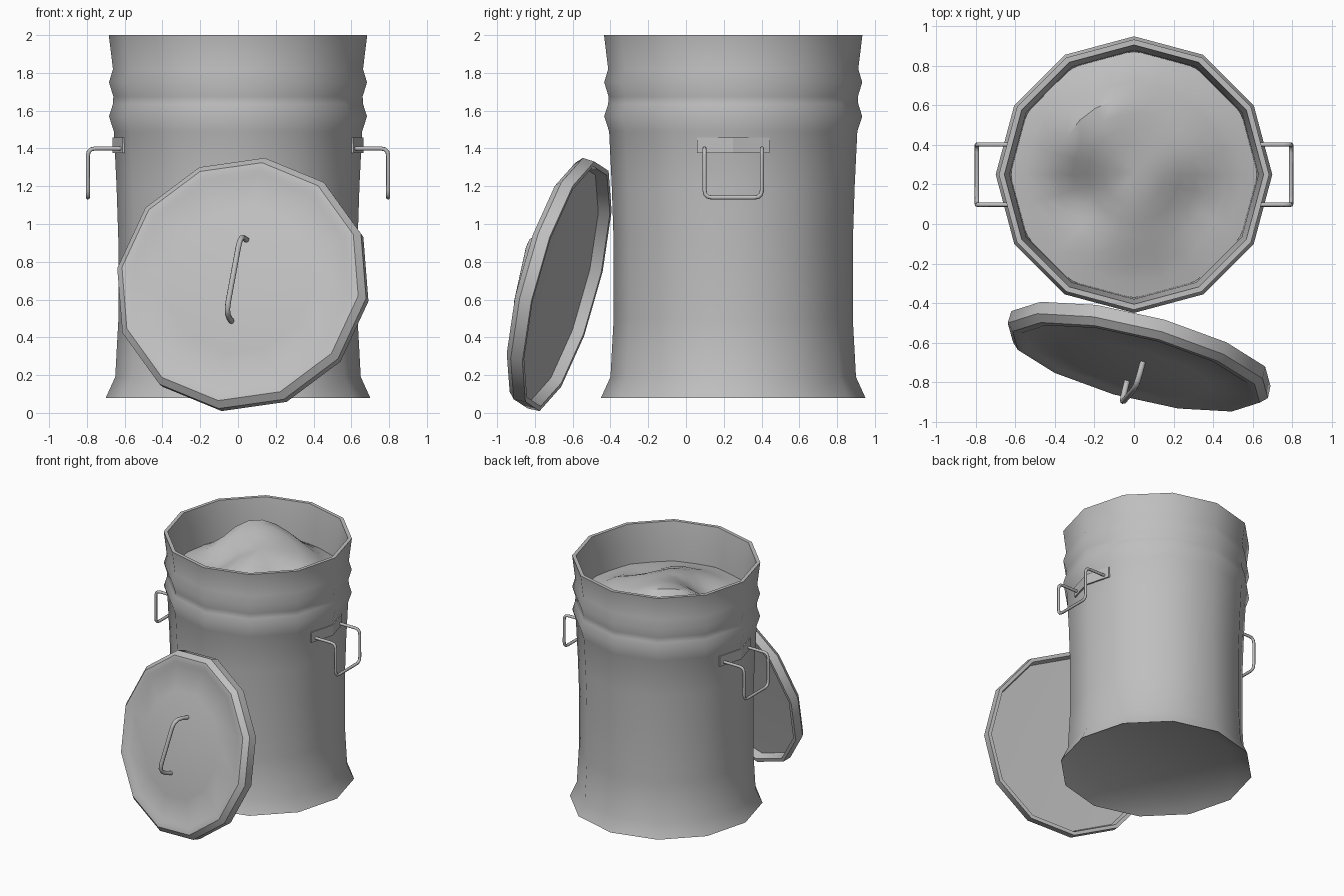
import bpy, bmesh, math
from mathutils import Vector, Matrix

if "Cube" in bpy.data.objects:
    bpy.data.objects.remove(bpy.data.objects["Cube"])

# One grey metal for everything
GREY = (0.52, 0.52, 0.52, 1)
metal = bpy.data.materials.new("grey_metal")
metal.use_nodes = True
metal.diffuse_color = GREY
metal.node_tree.nodes["Principled BSDF"].inputs["Base Color"].default_value = GREY

CAN = Vector((0, 0.25, 0))


def smooth(obj, angle):
    bpy.ops.object.select_all(action='DESELECT')
    obj.select_set(True)
    bpy.context.view_layer.objects.active = obj
    bpy.ops.object.shade_smooth_by_angle(angle=math.radians(angle))


def add_mesh(name, bm, matrix, angle=42):
    bmesh.ops.recalc_face_normals(bm, faces=bm.faces[:])
    mesh = bpy.data.meshes.new(name)
    bm.to_mesh(mesh)
    bm.free()
    mesh.materials.append(metal)
    obj = bpy.data.objects.new(name, mesh)
    bpy.context.collection.objects.link(obj)
    obj.matrix_world = matrix
    bpy.context.view_layer.update()
    smooth(obj, angle)
    return obj


def lathe(profile, sides=12):
    """Revolve (radius, height) points around z; zero radius closes to a point."""
    bm = bmesh.new()
    rings = []
    for r, z in profile:
        if r == 0:
            rings.append([bm.verts.new((0, 0, z))] * sides)
        else:
            rings.append([bm.verts.new((r * math.cos(a), r * math.sin(a), z))
                          for a in (math.tau * i / sides for i in range(sides))])
    for low, high in zip(rings, rings[1:]):
        for i in range(sides):
            j = (i + 1) % sides
            corners = dict.fromkeys((low[i], low[j], high[j], high[i]))
            bm.faces.new(list(corners))
    return bm


def rod(name, points, corner, radius, matrix):
    """Round wire along a path with softened corners."""
    pts = [Vector(p) for p in points]
    path = [pts[0]]
    for a, b, c in zip(pts, pts[1:], pts[2:]):
        start = b + (a - b).normalized() * corner
        end = b + (c - b).normalized() * corner
        for k in range(4):
            t = k / 3
            path.append(start.lerp(b, t).lerp(b.lerp(end, t), t))
    path.append(pts[-1])
    curve = bpy.data.curves.new(name, 'CURVE')
    curve.dimensions = '3D'
    curve.bevel_depth = radius
    curve.bevel_resolution = 2
    curve.use_fill_caps = True
    spline = curve.splines.new('POLY')
    spline.points.add(len(path) - 1)
    for point, co in zip(spline.points, path):
        point.co = (*co, 1)
    curve.materials.append(metal)
    obj = bpy.data.objects.new(name, curve)
    bpy.context.collection.objects.link(obj)
    obj.matrix_world = matrix
    bpy.ops.object.select_all(action='DESELECT')
    obj.select_set(True)
    bpy.context.view_layer.objects.active = obj
    bpy.ops.object.convert(target='MESH')
    smooth(bpy.context.object, 50)


# Can body: recessed base, flared foot, two swollen bands, open rim, inner wall
body = [(0, 0.16), (0.55, 0.16), (0.70, 0.08), (0.65, 0.19), (0.633, 0.5),
        (0.633, 0.9), (0.643, 1.2), (0.657, 1.49), (0.683, 1.57), (0.662, 1.635),
        (0.66, 1.675), (0.683, 1.75), (0.662, 1.82), (0.684, 2.0),
        (0.656, 2.0), (0.63, 1.82), (0.62, 1.5), (0.61, 0.22), (0, 0.22)]
add_mesh("can_body", lathe(body), Matrix.Translation(CAN))

# Lumpy contents: a disc pushed up and down by soft bumps (x, y, height, width)
BUMPS = [(-0.22, 0.30, 0.20, 0.24), (0.22, 0.10, 0.07, 0.20), (0.0, -0.15, 0.08, 0.16),
         (-0.28, -0.13, -0.08, 0.12), (0.33, -0.15, -0.06, 0.12)]
fill = lathe([(0.622, 0)] + [(0.622 * (1 - k / 8), 0) for k in range(1, 8)] + [(0, 0)], 24)
for v in fill.verts:
    fade = min(1, (0.64 - v.co.xy.length) / 0.25)
    v.co.z = 1.69 + 0.05 * fade + fade * sum(
        h * math.exp(-((v.co.x - x) ** 2 + (v.co.y - y) ** 2) / (2 * w * w))
        for x, y, h, w in BUMPS)
add_mesh("contents", fill, Matrix.Translation(CAN))

# Side handles: a bent mounting strip and a hanging wire loop on each side
for side, label in ((1, "left"), (-1, "right")):
    outline = [(0.611, -0.193), (0.664, 0), (0.611, 0.193),
               (0.585, 0.193), (0.638, 0), (0.585, -0.193)]
    bm = bmesh.new()
    low, high = ([bm.verts.new((side * x, y, z)) for x, y in outline] for z in (1.375, 1.457))
    for ring in (low, high):
        bm.faces.new([ring[i] for i in (0, 1, 4, 5)])
        bm.faces.new([ring[i] for i in (1, 2, 3, 4)])
    for i in range(6):
        j = (i + 1) % 6
        bm.faces.new((low[i], low[j], high[j], high[i]))
    add_mesh(label + "_handle_strip", bm, Matrix.Translation(CAN), 20)
    inner, outer, half, top, bottom = side * 0.6, side * 0.795, 0.152, 1.4, 1.14
    rod(label + "_handle_loop",
        [(inner, -half, top), (outer, -half, top), (outer, -half, bottom),
         (outer, half, bottom), (outer, half, top), (inner, half, top)],
        0.04, 0.011, Matrix.Translation(CAN))

# Lid frame: tipped back against the can, local z pointing out of its top
n = Vector((-0.24, -0.937, 0.25)).normalized()
u = (Vector((1, 0, 0)) - n * n.x).normalized()
v = n.cross(u)
lean = Matrix((u, v, n)).transposed().to_4x4()
lid_matrix = (Matrix.Translation((0.035, -0.63, 0.67)) @ lean
              @ Matrix.Rotation(math.radians(-10.5), 4, 'Z'))

# Lid: shallow hollow underside, thick rolled edge, low dome
lid = [(0, 0.075), (0.645, 0.06), (0.66, 0), (0.687, 0), (0.69, 0.065), (0.655, 0.1),
       (0.615, 0.1), (0.59, 0.088), (0.4, 0.112), (0.2, 0.127), (0, 0.132)]
add_mesh("lid", lathe(lid), lid_matrix)

# Lid grip
rod("lid_grip", [(0, -0.225, 0.11), (0, -0.215, 0.25), (0, 0.215, 0.25), (0, 0.225, 0.11)],
    0.07, 0.015, lid_matrix)
